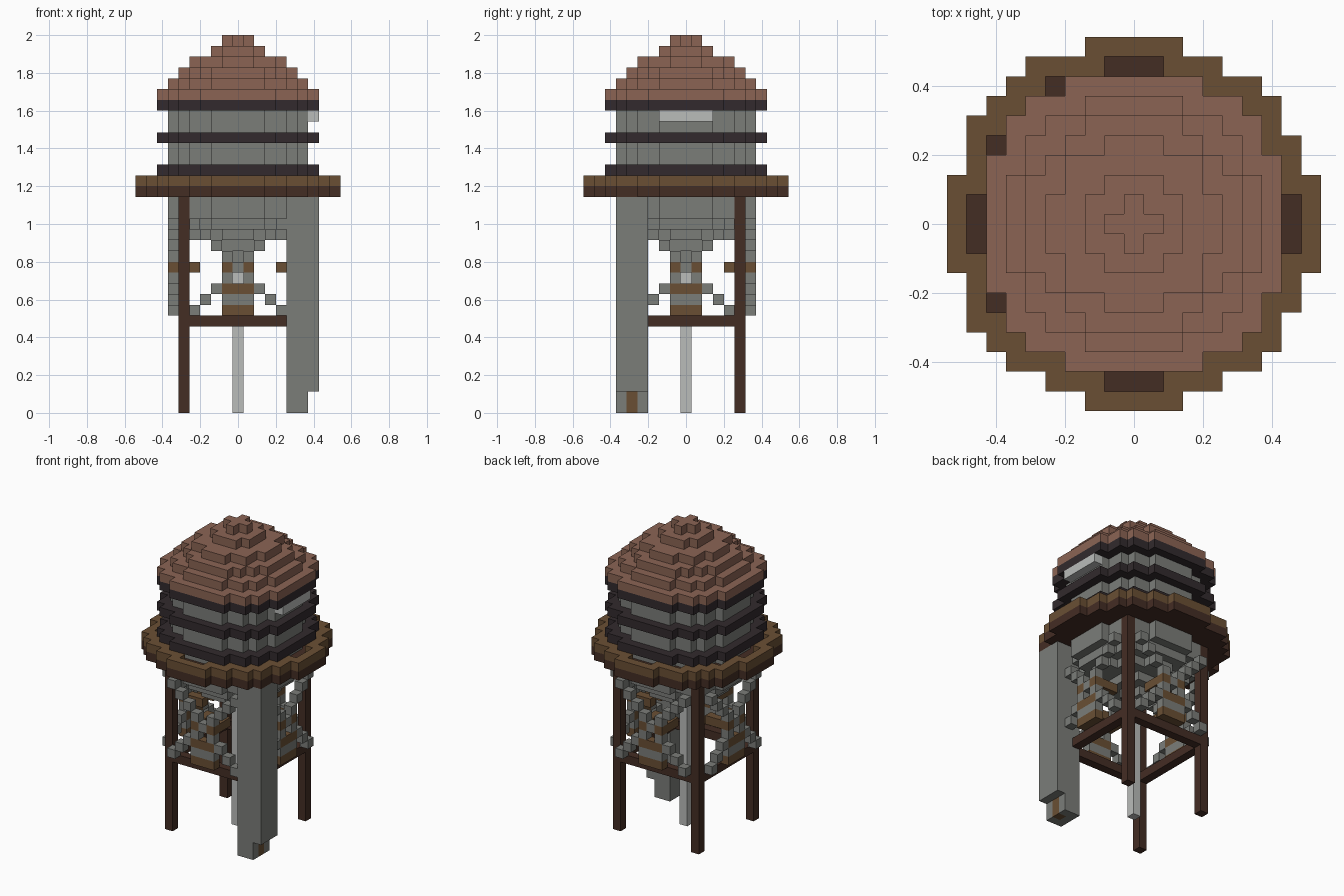
import bpy

cube = bpy.data.objects.get("Cube")
if cube:
    bpy.data.objects.remove(cube, do_unlink=True)

V = 2 / 35  # size of one block


def material(name, r, g, b):
    lin = [((c / 255 + 0.055) / 1.055) ** 2.4 for c in (r, g, b)] + [1]
    m = bpy.data.materials.new(name)
    m.use_nodes = True
    m.diffuse_color = lin
    m.node_tree.nodes["Principled BSDF"].inputs["Base Color"].default_value = lin
    return m


ROOF = material("terracotta", 139, 100, 84)
WOOD = material("brown wood", 106, 79, 52)
DARK = material("dark wood", 68, 45, 36)
BAND = material("charcoal", 50, 42, 45)
GREY = material("grey", 123, 125, 121)
PALE = material("pale grey", 186, 188, 186)

DIRECTIONS = [(a, s) for a in range(3) for s in (-1, 1)]


def box(xs, ys, zs):
    """Block cells for inclusive ranges."""
    return {(x, y, z) for x in range(xs[0], xs[1] + 1)
            for y in range(ys[0], ys[1] + 1) for z in range(zs[0], zs[1] + 1)}


def disc(r2, z0, z1=None):
    """Round slab of cells with squared radius r2."""
    cells = box((-9, 9), (-9, 9), (z0, z0 if z1 is None else z1))
    return {c for c in cells if c[0] ** 2 + c[1] ** 2 <= r2}


def build(name, mat, cells):
    """Outer skin of a set of cells."""
    verts, faces = {}, []
    for c in sorted(cells):
        for axis, side in DIRECTIONS:
            n = list(c)
            n[axis] += side
            if tuple(n) in cells:
                continue
            u, w = (axis + 1) % 3, (axis + 2) % 3
            quad = []
            for du, dw in ((0, 0), (1, 0), (1, 1), (0, 1)):
                p = list(c)
                p[axis] += (side + 1) // 2
                p[u] += du
                p[w] += dw
                quad.append(verts.setdefault(tuple(p), len(verts)))
            faces.append(quad if side > 0 else quad[::-1])
    mesh = bpy.data.meshes.new(name)
    mesh.from_pydata([((x - 0.5) * V, (y - 0.5) * V, z * V) for x, y, z in verts], [], faces)
    mesh.materials.append(mat)
    obj = bpy.data.objects.new(name, mesh)
    bpy.context.collection.objects.link(obj)


def around(cells):
    """Repeat front cells on all four sides."""
    out = set()
    for x, y, z in cells:
        out |= {(x, y, z), (-y, x, z), (-x, -y, z), (y, -x, z)}
    return out


# Stepped roof
roof = set()
for i, r2 in enumerate((62, 42, 30, 18, 5, 1)):
    roof |= disc(r2, 29 + i)
build("roof", ROOF, roof)

# Tank with hoops and a stepped bowl below
build("tank", GREY, disc(42, 21, 28))
for name, z in (("lower_hoop", 22), ("middle_hoop", 25), ("upper_hoop", 28)):
    build(name, BAND, disc(62, z) - disc(42, z))
bowl = disc(42, 18, 19)
for i, r2 in enumerate((1, 5, 18, 30)):
    bowl |= disc(r2, 14 + i)
build("tank_bowl", GREY, bowl)
build("tank_gauge", PALE, box((7, 7), (-2, 2), (27, 27)))

# Round walkway with a raised rim
bumps = {(-5, 8), (-8, 5), (-8, -5)}
gaps = {(-4, 7), (-7, 4), (-7, -4)}
deck = disc(86, 20) | {(x, y, 20) for x, y in bumps}
build("walkway_deck", DARK, deck)
rim = disc(86, 21) - disc(64, 21) | {(x, y, 21) for x, y in bumps}
rim -= {(x, y, 21) for x, y in gaps} | around(box((-1, 1), (-8, -8), (21, 21)))
build("walkway_rim", WOOD, rim)

# Legs and the square frame joining them
for name, x, y in (("front_right_leg", -5, -5), ("back_right_leg", -5, 5), ("back_left_leg", 5, 5)):
    build(name, DARK, box((x, x), (y, y), (0, 19)))
build("leg_frame", DARK, around(box((-4, 4), (-5, -5), (8, 8))))

# Crossed braces on each side with wooden ties
brace = {(x, -6, 13 + s * abs(x)) for x in range(-4, 5) for s in (-1, 1)}
build("cross_braces", GREY, around(brace | box((-1, 1), (-6, -6), (10, 10))))
ties = box((-1, 1), (-6, -6), (9, 9)) | box((-1, 1), (-6, -6), (11, 11))
for x in (-1, 1):
    ties |= box((x, x), (-6, -4), (13, 13))
build("brace_ties", WOOD, around(ties))

# Central pipe
build("water_pipe", PALE, box((0, 0), (0, 0), (0, 13)))

# Shaft at the front left corner with a small door
door = box((6, 6), (-5, -5), (0, 1))
build("shaft", GREY, (box((5, 6), (-6, -4), (0, 19)) | box((7, 7), (-6, -4), (2, 19))) - door)
build("shaft_door", WOOD, door)
